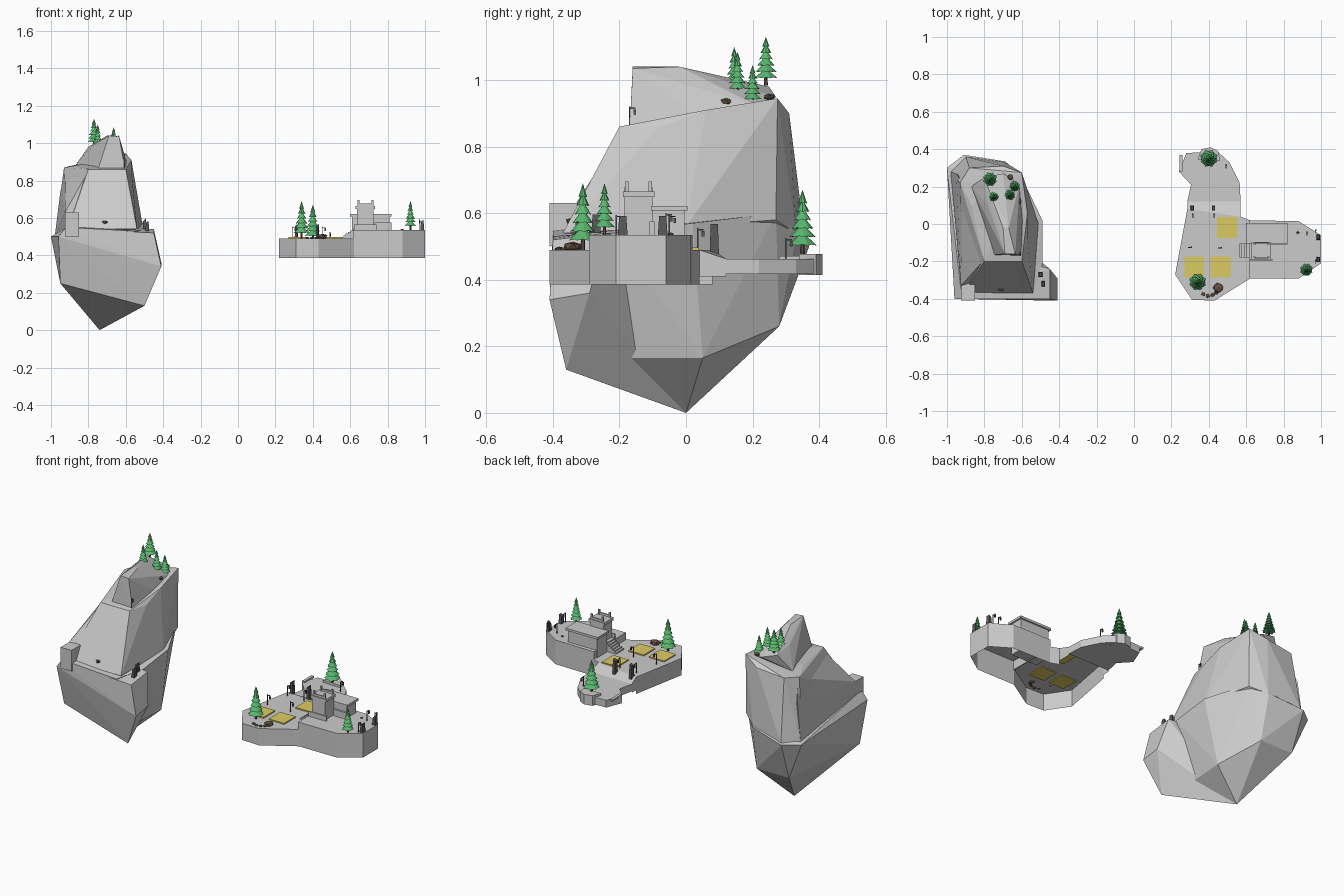
import bpy, bmesh, math, random
from mathutils import Vector, Matrix

if "Cube" in bpy.data.objects:
    bpy.data.objects.remove(bpy.data.objects["Cube"])
random.seed(4)

def material(name, c):
    m = bpy.data.materials.new(name)
    m.diffuse_color = (*c, 1)
    m.use_nodes = True
    m.node_tree.nodes["Principled BSDF"].inputs["Base Color"].default_value = m.diffuse_color
    return m

GREEN = material("needles", (0.10, 0.48, 0.16))
YELLOW = material("straw", (0.72, 0.60, 0.12))
BROWN = material("bark", (0.13, 0.09, 0.06))
DARK = material("dark_stone", (0.10, 0.10, 0.10))

def finish(bm, name, mat=None, fix=True):
    if fix:
        bmesh.ops.recalc_face_normals(bm, faces=bm.faces)
    me = bpy.data.meshes.new(name)
    bm.to_mesh(me)
    bm.free()
    ob = bpy.data.objects.new(name, me)
    bpy.context.collection.objects.link(ob)
    if mat:
        me.materials.append(mat)
    return ob

def hull(name, pts, mat=None):
    bm = bmesh.new()
    for p in pts:
        bm.verts.new(p)
    bmesh.ops.convex_hull(bm, input=bm.verts)
    bmesh.ops.delete(bm, geom=[v for v in bm.verts if not v.link_faces], context='VERTS')
    bmesh.ops.dissolve_limit(bm, angle_limit=0.03, verts=bm.verts, edges=bm.edges)
    return finish(bm, name, mat)

def slab(name, outline, z0, z1, bottom=True, mat=None, skip=()):
    # counter-clockwise outline; skip lists the side walls left open
    bm = bmesh.new()
    lo = [bm.verts.new((x, y, z0)) for x, y in outline]
    hi = [bm.verts.new((x, y, z1(x, y) if callable(z1) else z1)) for x, y in outline]
    n = len(lo)
    for i in range(n):
        j = (i + 1) % n
        if i not in skip:
            bm.faces.new((lo[i], lo[j], hi[j], hi[i]))
    bm.faces.new(hi)
    if bottom:
        bm.faces.new(lo[::-1])
    return finish(bm, name, mat, bottom)

def box(name, x0, x1, y0, y1, z0, z1, mat=None):
    return slab(name, [(x0, y0), (x1, y0), (x1, y1), (x0, y1)], z0, z1, True, mat)

def tree(x, y, z, h, r):
    # trunk and drooping star-shaped tiers
    bm = bmesh.new()
    bmesh.ops.create_cone(bm, segments=6, radius1=r * .16, radius2=r * .1, depth=h * .3, cap_ends=True,
                          matrix=Matrix.Translation((x, y, z + h * .14)))
    finish(bm, "tree_trunk", BROWN)
    bm = bmesh.new()
    for k in range(6):
        rr = r * (1 - .14 * k)
        zb = z + h * (.14 + .13 * k)
        top = bm.verts.new((x, y, zb + h * .21))
        under = bm.verts.new((x, y, zb + h * .05))
        ring = []
        for i in range(16):
            a = i * math.pi / 8 + k * .5
            q = rr * (1 if i % 2 else .85)
            ring.append(bm.verts.new((x + q * math.cos(a), y + q * math.sin(a), zb + (0 if i % 2 else h * .02))))
        for i in range(16):
            a, b = ring[i], ring[(i + 1) % 16]
            bm.faces.new((a, b, top))
            bm.faces.new((b, a, under))
    finish(bm, "tree_foliage", GREEN)

def boulder(x, y, z, r):
    bm = bmesh.new()
    bmesh.ops.create_icosphere(bm, subdivisions=1, radius=r)
    for v in bm.verts:
        v.co = Vector((x, y, z)) + Vector((v.co.x, v.co.y, v.co.z * .6)) * random.uniform(.8, 1.1)
    finish(bm, "boulder", BROWN)

def pillar(x, y, z, h, w=.008):
    hull("stone_pillar", [(x + sx * w * f, y + sy * w * f * 1.5, zz) for sx in (-1, 1) for sy in (-1, 1)
                          for f, zz in ((1.2, z), (.9, z + h + sx * .006))], DARK)

def lamp(x, y, z, dx=0, dy=.016):
    box("lamp_post", x - .002, x + .002, y - .002, y + .002, z, z + .065, DARK)
    box("lamp_arm", min(x, x + dx) - .002, max(x, x + dx) + .002, min(y, y + dy) - .002,
        max(y, y + dy) + .002, z + .058, z + .062, DARK)
    box("lantern", x + dx - .004, x + dx + .004, y + dy - .004, y + dy + .004, z + .04, z + .056, DARK)

# Mountain: pointed underside, front promontory, upper cliff, left flank and ridge
hull("mountain_base", [(-.74, 0, 0), (-.575, -.18, .165), (-.56, .05, .165), (-.68, .28, .26),
     (-.9, .28, .26), (-.95, -.34, .25), (-.96, -.4, .5), (-1, .3, .5), (-.91, .37, .5), (-.69, .335, .54),
     (-.61, .27, .6), (-.49, .02, .57), (-.49, -.22, .54), (-.55, -.4, .53), (-.92, -.4, .55)])
hull("front_promontory", [(-.74, 0, 0), (-.5, -.36, .13), (-.41, -.41, .34), (-.41, -.29, .36), (-.45, -.4, .52),
     (-.45, -.24, .54), (-.6, -.2, .54), (-.95, -.34, .25), (-.96, -.4, .5), (-.92, -.4, .54)])
hull("mountain_cliff", [(-.91, -.37, .54), (-.54, -.37, .54), (-.51, 0, .56), (-.6, .27, .58), (-.69, .33, .54),
     (-.9, .36, .5), (-.98, .28, .5), (-.8, -.2, .86), (-.6, -.2, .86), (-.57, -.08, .86), (-.57, .06, .91),
     (-.6, .275, .945), (-.7, .31, .9), (-.88, .3, .88), (-.93, .22, .87), (-.87, .1, .88)])
hull("corner_block", [(x, y, z) for x in (-.925, -.85) for y, z in ((-.41, .5), (-.41, .63), (-.31, .63), (-.2, .55))])
hull("left_flank", [(-.925, -.33, .63), (-.925, -.35, .5), (-.86, -.31, .63), (-.95, .27, .74),
     (-.98, .28, .5), (-.8, -.19, .85), (-.92, .22, .86), (-.85, .2, .6)])
hull("mountain_ridge", [(-.755, -.165, .84), (-.6, -.17, .84), (-.69, -.16, 1.04), (-.635, -.16, 1.035),
     (-.67, -.02, 1.04), (-.7, -.02, 1.04), (-.78, .1, .985), (-.8, .25, .98), (-.7, .27, .95), (-.87, .2, .88),
     (-.61, .22, .92), (-.59, .05, .88)])
for x, y, z, h, r in ((-.77, .24, .985, .145, .038), (-.64, .2, .925, .12, .03),
                      (-.665, .155, .955, .13, .03), (-.75, .145, .96, .14, .032)):
    tree(x, y, z, h, r)
boulder(-.71, -.34, .575, .022)
boulder(-.62, .12, .935, .02)
boulder(-.66, .25, .95, .018)
pillar(-.485, -.32, .53, .05)
pillar(-.5, -.27, .54, .05)
lamp(-.61, -.17, .855)

# Village island: hollow underneath, low yard, raised terrace, ramp and north arm
slab("low_yard", [(.22, -.27), (.31, -.405), (.43, -.41), (.62, -.292), (.62, .02), (.57, .04), (.285, .08)],
     .386, .49, False, skip=(3, 5))
slab("raised_terrace", [(.62, -.292), (.88, -.292), (1, -.21), (1, -.06), (.88, .015), (.62, .02)],
     .386, .535, False, skip=(5,))
box("terrace_riser", .616, .622, -.292, .02, .48, .535)
slab("yard_ramp", [(.285, .08), (.57, .04), (.57, .12), (.285, .12)], .41,
     lambda x, y: .49 if y < .1 else .463, False, skip=(0, 2))
slab("north_arm", [(.285, .12), (.57, .12), (.565, .22), (.51, .33), (.45, .385), (.28, .38), (.24, .28), (.305, .21)],
     .418, .463)
slab("north_knoll", [(.34, .345), (.46, .34), (.45, .39), (.41, .41), (.36, .4)], .415, .477)
box("bridge_landing", .243, .26, .28, .37, .46, .472)

# Hall, tower and stairs
box("hall", .61, .81, -.1, -.005, .49, .61)
box("hall_roof", .60, .82, -.105, .005, .608, .622)
box("tower", .635, .725, -.185, -.1, .49, .655)
box("tower_roof", .627, .733, -.19, -.095, .648, .665)
for x in (.645, .719):
    for y in (-.178, -.107):
        box("tower_merlon", x - .005, x + .005, y - .005, y + .005, .66, .695)
for y in (-.181, -.104):
    box("tower_battlement", .645, .719, y - .004, y + .004, .66, .678)
for i in range(6):
    box("stair", .55 + i * .013, .635, -.18, -.105, .485, .498 + i * .009)
box("terrace_rail", .62, .74, -.195, -.188, .535, .565)
box("terrace_parapet", .73, .82, -.11, -.095, .535, .575)

# Straw fields
for x, y in ((.445, -.075), (.27, -.285), (.41, -.285)):
    box("straw_field", x, x + .105, y, y + .112, .485, .497, YELLOW)

# Planting and yard furniture
tree(.34, -.31, .49, .2, .045)
tree(.4, .35, .475, .195, .047)
tree(.922, -.245, .535, .155, .034)
boulder(.45, -.34, .5, .03)
for x, y in ((.37, -.375), (.395, -.385), (.42, -.38), (.44, -.365)):
    boulder(x, y, .492, .013)
for x in (.312, .425):
    pillar(x, .085, .465, .097)
    lamp(x + .003, .035, .49)
for y in (-.07, -.19):
    pillar(.985, y, .535, .05)
    lamp(.972, y - .02 if y < -.1 else y + .02, .53)
lamp(.492, .3, .46)
lamp(.925, -.06, .535)
lamp(.29, -.125, .49, .016, 0)
lamp(.45, -.128, .49, .016, 0)
boulder(.877, -.045, .537, .01)
